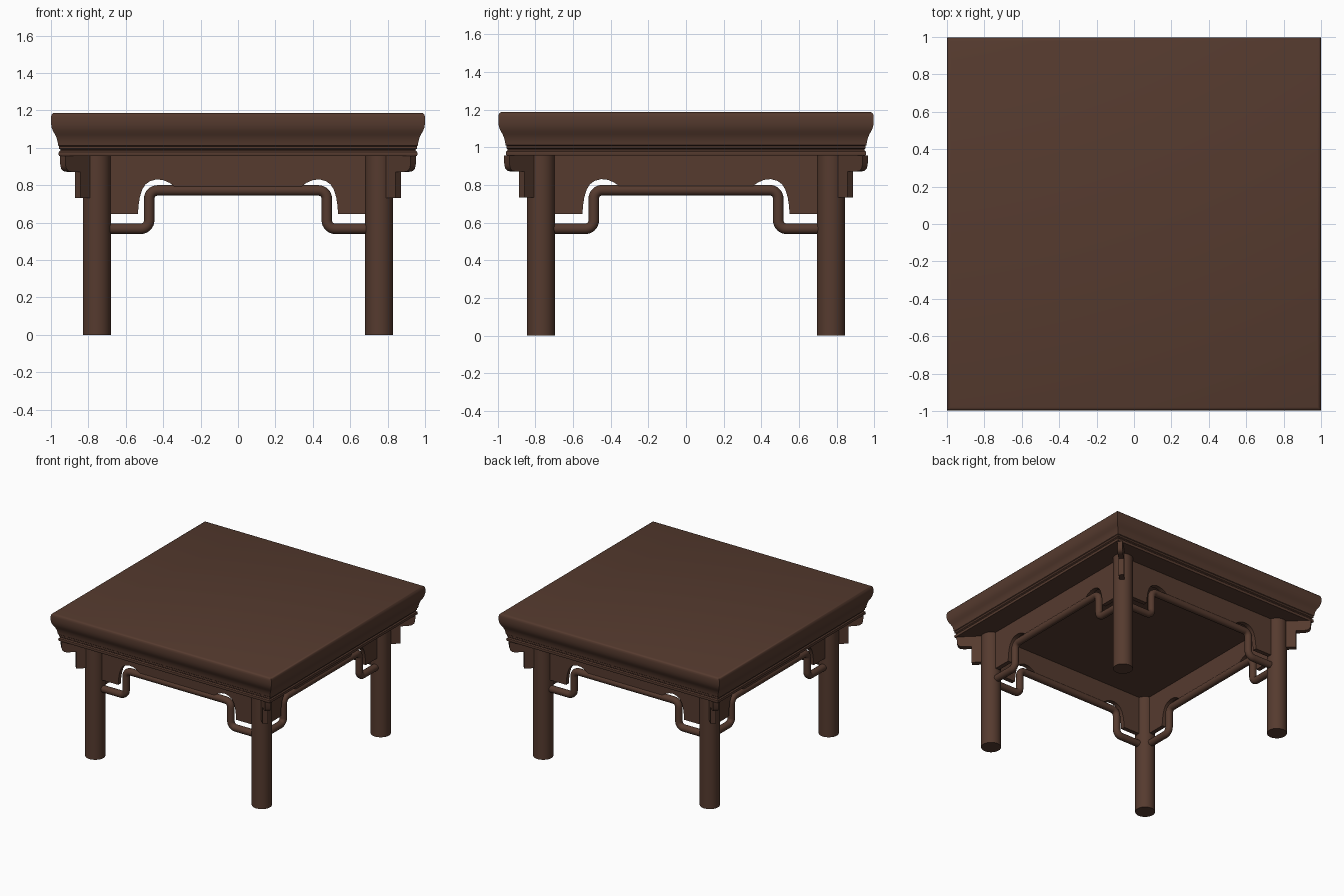
import bpy, bmesh, math
from mathutils import Vector, Matrix

if "Cube" in bpy.data.objects:
    bpy.data.objects.remove(bpy.data.objects["Cube"])

wood = bpy.data.materials.new("dark brown wood")
wood.diffuse_color = (0.092, 0.043, 0.028, 1)
wood.use_nodes = True
wood.node_tree.nodes["Principled BSDF"].inputs["Base Color"].default_value = wood.diffuse_color

LX, LY, LR, UNDER = 0.755, 0.77, 0.075, 0.957   # leg centres, leg radius, underside height


def finish(name, bm, smooth=True):
    bmesh.ops.recalc_face_normals(bm, faces=bm.faces)
    me = bpy.data.meshes.new(name)
    bm.to_mesh(me)
    bm.free()
    me.materials.append(wood)
    ob = bpy.data.objects.new(name, me)
    bpy.context.collection.objects.link(ob)
    if smooth:
        bpy.ops.object.select_all(action='DESELECT')
        ob.select_set(True)
        bpy.context.view_layer.objects.active = ob
        bpy.ops.object.shade_smooth_by_angle(angle=math.radians(35))
    return ob


def plate(name, outline, thick, matrix):
    """Upright plate: outline in local x/z, thickness along local y."""
    bm = bmesh.new()
    f = bm.faces.new([bm.verts.new((x, -thick / 2, z)) for x, z in outline])
    ext = bmesh.ops.extrude_face_region(bm, geom=[f])
    bmesh.ops.translate(bm, vec=(0, thick, 0),
                        verts=[v for v in ext['geom'] if isinstance(v, bmesh.types.BMVert)])
    bm.transform(matrix)
    return finish(name, bm)


def fillet(pts, r, n=8):
    """Round the inner corners of a right-angled path."""
    pts = [Vector(p) for p in pts]
    out = [pts[0]]
    for a, b, c in zip(pts, pts[1:], pts[2:]):
        u, w = (a - b).normalized(), (c - b).normalized()
        centre = b + (u + w) * r
        for i in range(n + 1):
            t = i / n * math.pi / 2
            out.append(centre - w * r * math.cos(t) - u * r * math.sin(t))
    return out + [pts[-1]]


def tube(name, path, r, matrix, sides=16):
    """Round bar swept along a path in the local x/z plane."""
    bm = bmesh.new()
    rings = []
    for i, p in enumerate(path):
        t = (path[min(i + 1, len(path) - 1)] - path[max(i - 1, 0)]).normalized()
        nrm = Vector((-t.z, 0, t.x))
        rings.append([bm.verts.new(p + r * (nrm * math.cos(k * math.tau / sides)
                      + Vector((0, 1, 0)) * math.sin(k * math.tau / sides))) for k in range(sides)])
    for a, b in zip(rings, rings[1:]):
        for k in range(sides):
            j = (k + 1) % sides
            bm.faces.new((a[k], a[j], b[j], b[k]))
    bm.faces.new(rings[0])
    bm.faces.new(rings[-1])
    bm.transform(matrix)
    return finish(name, bm)


# table top: square moulding rings stacked along an ogee profile
profile = [(0.957, UNDER), (0.96, 0.965), (0.958, 0.978), (0.95, 0.985), (0.95, 0.99),
           (0.957, 0.995), (0.957, 1.008), (0.962, 1.012), (0.964, 1.03), (0.969, 1.05),
           (0.977, 1.069), (0.988, 1.087), (0.996, 1.107), (1.0, 1.13), (1.0, 1.163),
           (0.997, 1.176), (0.991, 1.184), (0.982, 1.187)]
bm = bmesh.new()
rings = [[bm.verts.new((sx * h, sy * (h - 0.003), z)) for sx, sy in ((-1, -1), (1, -1), (1, 1), (-1, 1))]
         for h, z in profile]
for a, b in zip(rings, rings[1:]):
    for k in range(4):
        j = (k + 1) % 4
        bm.faces.new((a[k], a[j], b[j], b[k]))
bm.faces.new(rings[0])
bm.faces.new(rings[-1])
finish("table_top", bm)

# legs and the diagonal brackets on their outer corners
bracket = [(0.06, UNDER), (0.258, UNDER), (0.256, 0.905), (0.248, 0.886), (0.232, 0.875),
           (0.205, 0.871), (0.145, 0.871), (0.145, 0.732), (0.06, 0.732)]
for sx, xn in ((-1, "left"), (1, "right")):
    for sy, yn in ((-1, "front"), (1, "back")):
        bm = bmesh.new()
        bmesh.ops.create_cone(bm, cap_ends=True, segments=40, radius1=LR, radius2=LR, depth=UNDER,
                              matrix=Matrix.Translation((sx * LX, sy * LY, UNDER / 2)))
        finish(f"{yn}_{xn}_leg", bm)
        m = Matrix.Translation((sx * LX, sy * LY, 0)) @ Matrix.Rotation(math.atan2(sy, sx), 4, 'Z')
        plate(f"{yn}_{xn}_corner_bracket", bracket, 0.04, m)

# aprons with arched cut-outs, and the stepped rails beneath them
for name, angle, half, dist in (("front", 0, LX, LY), ("right", 90, LY, LX),
                                ("back", 180, LX, LY), ("left", 270, LY, LX)):
    m = Matrix.Rotation(math.radians(angle), 4, 'Z') @ Matrix.Translation((0, -dist, 0))
    d = half - LX
    arch = [(0.535, 0.645), (0.532, 0.69), (0.525, 0.735), (0.513, 0.775), (0.495, 0.804),
            (0.47, 0.822), (0.435, 0.831), (0.4, 0.827), (0.365, 0.812), (0.335, 0.79)]
    right = [(half, UNDER), (half, 0.645)] + [(x + d, z) for x, z in arch]
    plate(name + "_apron", right + [(-x, z) for x, z in reversed(right)], 0.035, m)
    step = 0.475 + d
    path = fillet([(-half, 0, 0.567), (-step, 0, 0.567), (-step, 0, 0.772),
                   (step, 0, 0.772), (step, 0, 0.567), (half, 0, 0.567)], 0.045)
    tube(name + "_stepped_rail", path, 0.028, m)
